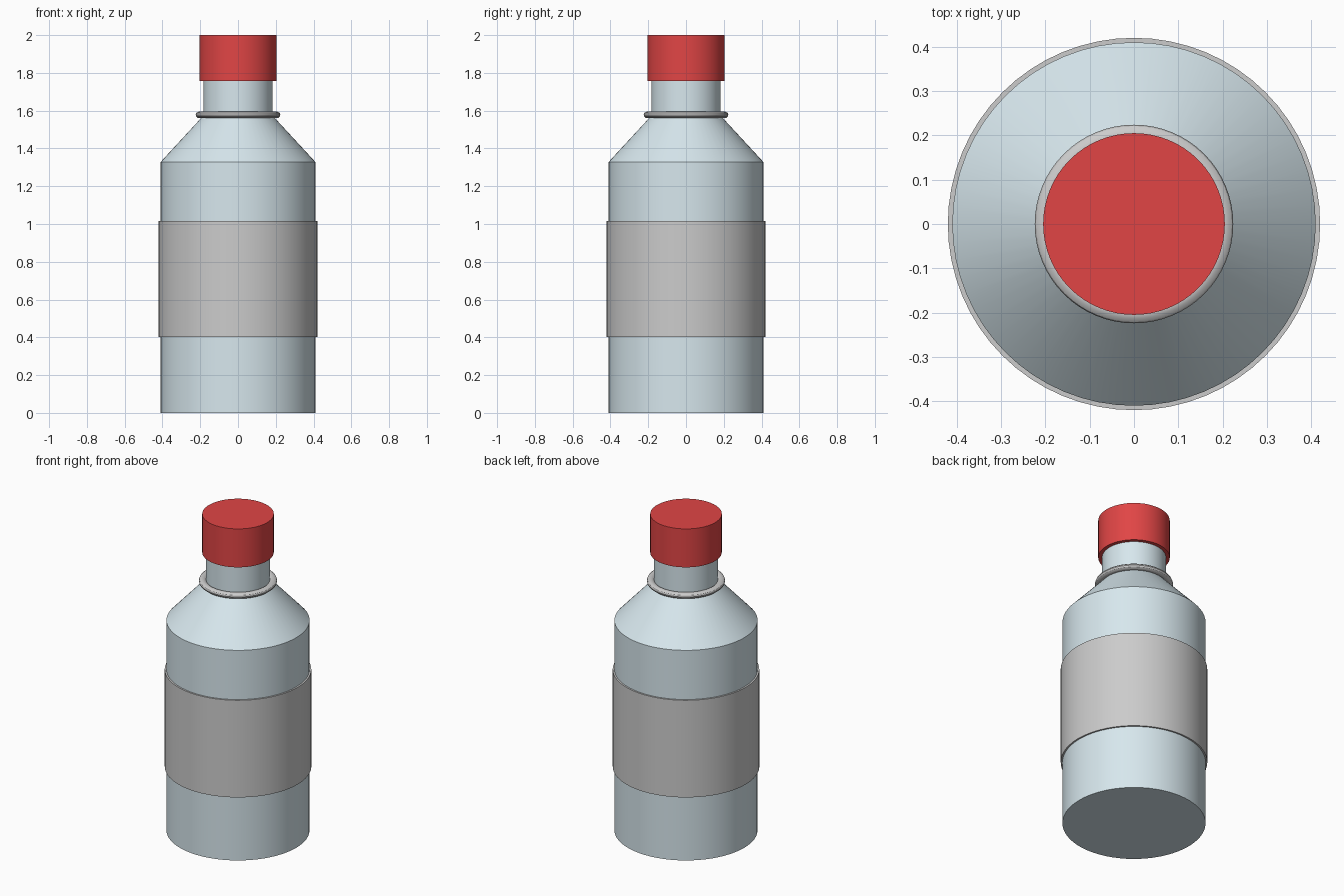
import bpy, bmesh, math

if "Cube" in bpy.data.objects:
    bpy.data.objects.remove(bpy.data.objects["Cube"])

SEG = 64


def material(name, color):
    m = bpy.data.materials.new(name)
    m.diffuse_color = color
    m.use_nodes = True
    m.node_tree.nodes["Principled BSDF"].inputs["Base Color"].default_value = m.diffuse_color
    return m


def lathe(name, profile, mat=None, closed=False):
    """Revolve (radius, z) points, listed bottom to top on the outside, around z."""
    bm = bmesh.new()
    rings = [[bm.verts.new((r * math.cos(2 * math.pi * i / SEG),
                            r * math.sin(2 * math.pi * i / SEG), z))
              for i in range(SEG)] for r, z in profile]
    pairs = list(zip(rings, rings[1:]))
    if closed:
        pairs.append((rings[-1], rings[0]))
    for a, b in pairs:
        for i in range(SEG):
            j = (i + 1) % SEG
            bm.faces.new((a[i], a[j], b[j], b[i]))
    if not closed:
        bm.faces.new(rings[0][::-1])
        bm.faces.new(rings[-1])
    bmesh.ops.recalc_face_normals(bm, faces=bm.faces)
    mesh = bpy.data.meshes.new(name)
    bm.to_mesh(mesh)
    bm.free()
    ob = bpy.data.objects.new(name, mesh)
    bpy.context.collection.objects.link(ob)
    if mat:
        mesh.materials.append(mat)
    bpy.ops.object.select_all(action='DESELECT')
    ob.select_set(True)
    bpy.context.view_layer.objects.active = ob
    bpy.ops.object.shade_smooth_by_angle(angle=math.radians(30))
    return ob


glass = material("pale_blue", (0.68, 0.80, 0.85, 1))
red = material("red", (0.75, 0.06, 0.06, 1))

# Bottle: base band, straight wall, sloping shoulder, neck
lathe("bottle_body", [(0.41, 0), (0.41, 0.095), (0.41, 1.328),
                      (0.183, 1.574), (0.183, 1.80)], glass)

# Label sleeve wrapped round the wall
lathe("label", [(0.42, 0.403), (0.42, 1.017), (0.408, 1.017), (0.408, 0.403)],
      closed=True)

# Rounded collar at the foot of the neck
collar = [(0.202 + 0.022 * math.cos(2 * math.pi * k / 12),
           1.578 + 0.018 * math.sin(2 * math.pi * k / 12)) for k in range(12)]
lathe("neck_collar", collar, closed=True)

# Screw cap with a thin top disc
lathe("cap", [(0.205, 1.757), (0.205, 1.976)], red)
lathe("cap_top", [(0.205, 1.976), (0.205, 2.0)], red)
